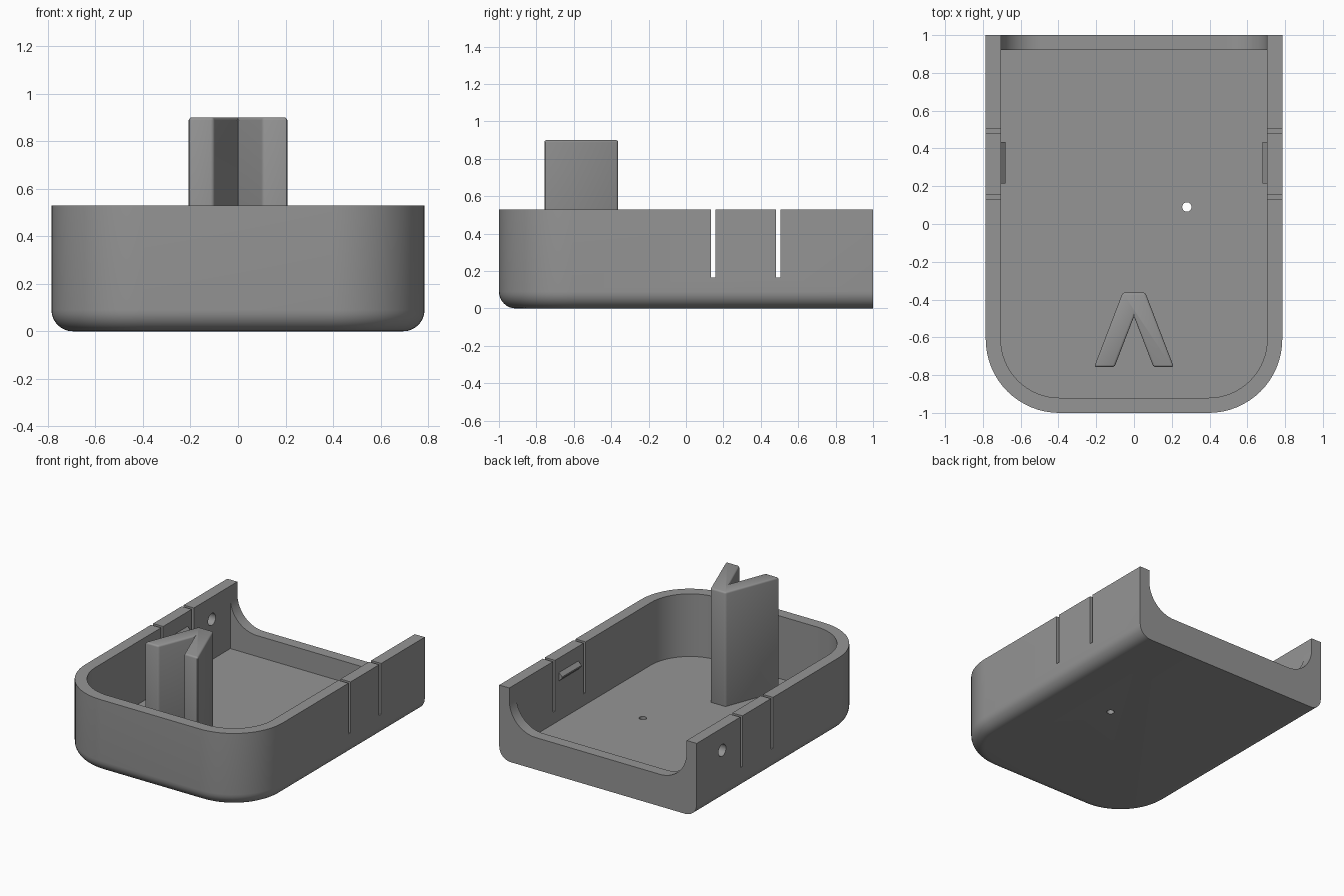
import bpy, bmesh, math
from mathutils import Vector

if "Cube" in bpy.data.objects:
    bpy.data.objects.remove(bpy.data.objects["Cube"])

grey = bpy.data.materials.new("grey plastic")
grey.diffuse_color = (0.30, 0.30, 0.30, 1)
grey.use_nodes = True
grey.node_tree.nodes["Principled BSDF"].inputs["Base Color"].default_value = grey.diffuse_color

W, H, R, WALL, EDGE = 0.785, 0.53, 0.39, 0.08, 0.09


def finish(name, bm):
    bmesh.ops.recalc_face_normals(bm, faces=bm.faces[:])
    me = bpy.data.meshes.new(name)
    bm.to_mesh(me)
    bm.free()
    me.materials.append(grey)
    ob = bpy.data.objects.new(name, me)
    bpy.context.collection.objects.link(ob)
    return ob


def loft(name, rings):
    """Skin a stack of equal rings and cap both ends."""
    bm = bmesh.new()
    vs = [[bm.verts.new(p) for p in ring] for ring in rings]
    n = len(vs[0])
    for a, b in zip(vs, vs[1:]):
        for i in range(n):
            bm.faces.new((a[i], a[(i + 1) % n], b[(i + 1) % n], b[i]))
    bm.faces.new(vs[0][::-1])
    bm.faces.new(vs[-1])
    return finish(name, bm)


def arc(cx, cy, r, a0, a1, n=16):
    angles = [math.radians(a0 + (a1 - a0) * i / n) for i in range(n + 1)]
    return [(cx + r * math.cos(a), cy + r * math.sin(a)) for a in angles]


def outline(inset, back):
    """Plan shape: round front corners, square back corners."""
    c = W - R
    return ([(W - inset, back), (inset - W, back)]
            + arc(-c, R - 1, R - inset, 180, 270)
            + arc(c, R - 1, R - inset, 270, 360))


def ring(pts, z):
    return [(x, y, z) for x, y in pts]


def box(name, lo, hi):
    pts = [(lo[0], lo[1]), (hi[0], lo[1]), (hi[0], hi[1]), (lo[0], hi[1])]
    return loft(name, [ring(pts, lo[2]), ring(pts, hi[2])])


def activate(ob):
    bpy.ops.object.select_all(action='DESELECT')
    ob.select_set(True)
    bpy.context.view_layer.objects.active = ob


def cut(target, cutter):
    mod = target.modifiers.new("cut", 'BOOLEAN')
    mod.operation, mod.solver, mod.object = 'DIFFERENCE', 'EXACT', cutter
    activate(target)
    bpy.ops.object.modifier_apply(modifier=mod.name)
    bpy.data.objects.remove(cutter)


# Tray shell with a rounded lower edge
rings = []
for i in range(9):
    a = math.radians(90 * i / 8)
    rings.append(ring(outline(EDGE * (1 - math.sin(a)), 1), EDGE * (1 - math.cos(a))))
rings.append(ring(outline(0, 1), H))
tray = loft("tray", rings)

# Hollow interior
inner = outline(WALL, 1 - WALL)
cut(tray, loft("cavity_cutter", [ring(inner, WALL), ring(inner, 0.8)]))

# U-shaped opening in the back wall
iw, sill, r = W - WALL, 0.23, 0.21
notch = ([(iw, 0.8), (-iw, 0.8)] + arc(r - iw, sill + r, r, 180, 270)
         + arc(iw - r, sill + r, r, 270, 360))
cut(tray, loft("notch_cutter", [[(x, y, z) for x, z in notch] for y in (0.85, 1.1)]))

# Slits on both sides of each snap tab
for y in (0.133, 0.481):
    cut(tray, box("slit_cutter", (-1, y, 0.165), (1, y + 0.024, 0.8)))

# Round hole in the left wall, small hole in the floor
side = arc(0.71, 0.37, 0.043, 0, 360 - 15, 23)
cut(tray, loft("side_hole_cutter", [[(x, y, z) for y, z in side] for x in (-1, -0.6)]))
drain = arc(0.28, 0.09, 0.025, 0, 360 - 15, 23)
cut(tray, loft("floor_hole_cutter", [ring(drain, -0.1), ring(drain, 0.2)]))
activate(tray)
bpy.ops.object.shade_smooth_by_angle(angle=math.radians(30))

# Snap ridges inside both tabs
for s, name in ((-1, "left_snap_ridge"), (1, "right_snap_ridge")):
    prof = [(iw + 0.01, 0.365), (iw, 0.365), (iw - 0.025, 0.39),
            (iw - 0.025, 0.40), (iw, 0.425), (iw + 0.01, 0.425)]
    loft(name, [[(s * x, y, z) for x, z in prof] for y in (0.215, 0.435)])

# Forked post standing on the floor, with softened edges
half = [(0.06, -0.363), (0.211, -0.757), (0.103, -0.757)]
fork = half + [(0, -0.49)] + [(-x, y) for x, y in reversed(half)]
post = loft("forked_post", [ring(fork, WALL - 0.01), ring(fork, 0.9)])
bev = post.modifiers.new("soft edges", 'BEVEL')
bev.width, bev.segments, bev.limit_method = 0.012, 3, 'ANGLE'
activate(post)
bpy.ops.object.modifier_apply(modifier=bev.name)
bpy.ops.object.shade_smooth_by_angle(angle=math.radians(35))
